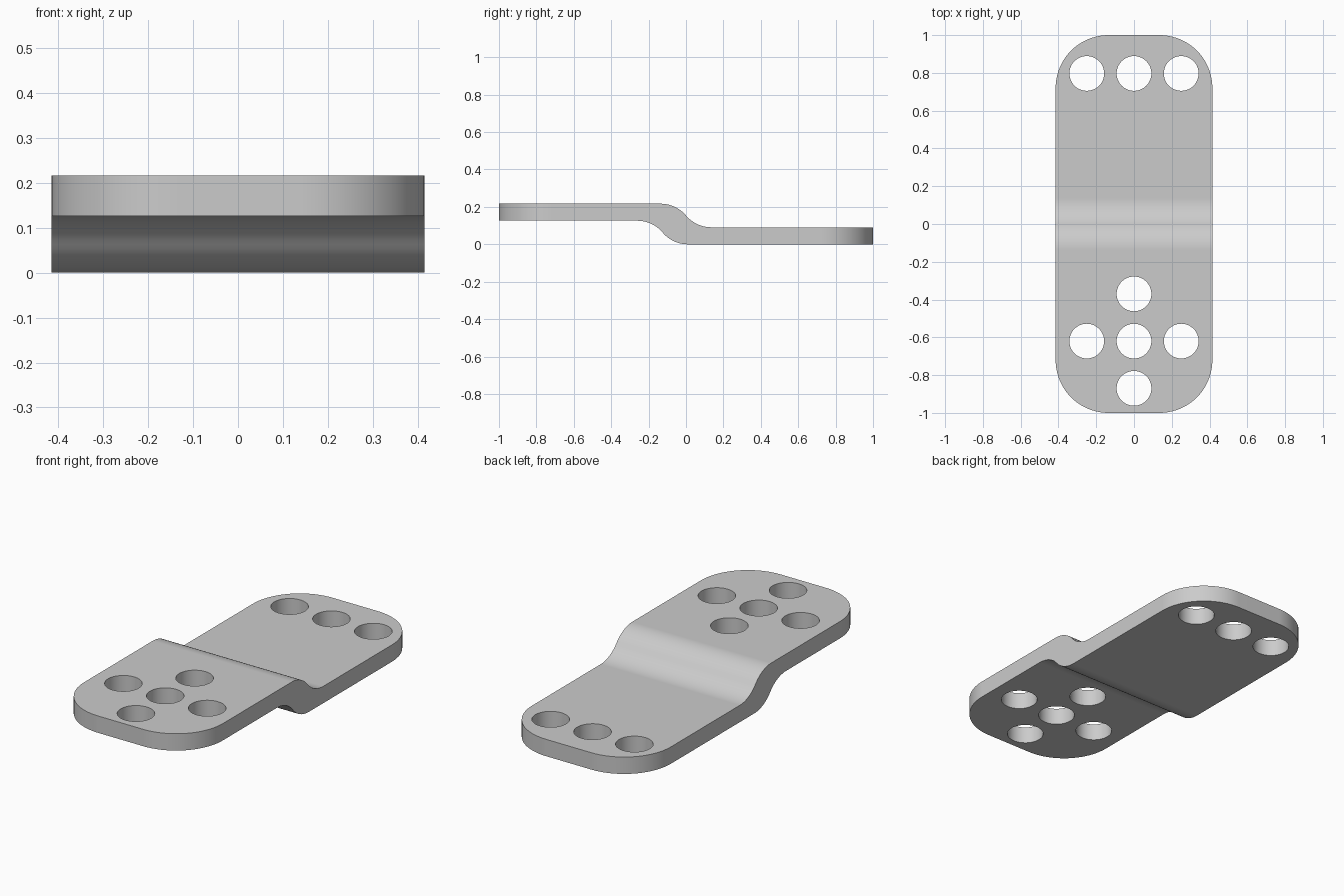
import bpy, bmesh, math
from mathutils import Vector

if "Cube" in bpy.data.objects:
    bpy.data.objects.remove(bpy.data.objects["Cube"], do_unlink=True)

THICK, HIGH = 0.091, 0.126       # plate thickness, rise between the two levels
HALF_W, CORNER = 0.415, 0.28     # half width, corner radius
BEND = 0.135                     # half length of the S bend
SHIFT = -0.125                   # offset of the lower bend from the upper one
HOLE_R = 0.092


def prism(name, points, direction):
    """Extrude a closed outline along a direction."""
    bm = bmesh.new()
    face = bm.faces.new([bm.verts.new(p) for p in points])
    moved = bmesh.ops.extrude_face_region(bm, geom=[face])["geom"]
    bmesh.ops.translate(bm, vec=direction,
                        verts=[g for g in moved if isinstance(g, bmesh.types.BMVert)])
    bmesh.ops.recalc_face_normals(bm, faces=bm.faces)
    mesh = bpy.data.meshes.new(name)
    bm.to_mesh(mesh)
    bm.free()
    obj = bpy.data.objects.new(name, mesh)
    bpy.context.collection.objects.link(obj)
    return obj


def arc(cx, cy, r, start, end, steps):
    angles = [start + (end - start) * i / steps for i in range(steps + 1)]
    return [(cx + r * math.cos(a), cy + r * math.sin(a)) for a in angles]


def s_curve(y, z):
    """Two tangent arcs stepping down by HIGH, centred on y, ending at height z."""
    a = 2 * math.atan2(HIGH, 2 * BEND)
    r = BEND / math.sin(a)
    up, down = math.pi / 2, -math.pi / 2
    first = arc(y - BEND, z + HIGH - r, r, up, up - a, 12)
    second = arc(y + BEND, z + r, r, down - a, down, 12)
    return first + second[1:]


def cut(target, tool, operation):
    mod = target.modifiers.new("cut", "BOOLEAN")
    mod.operation, mod.object, mod.solver = operation, tool, "EXACT"
    bpy.ops.object.modifier_apply(modifier=mod.name)
    bpy.data.objects.remove(tool, do_unlink=True)


# Stepped side profile, wider and longer than the finished plate
top = [(-1.1, THICK + HIGH)] + s_curve(0, THICK) + [(1.1, THICK)]
bottom = [(-1.1, HIGH)] + s_curve(SHIFT, 0) + [(1.1, 0)]
plate = prism("offset_plate", [(-0.5, y, z) for y, z in top + bottom[::-1]], Vector((1, 0, 0)))
bpy.ops.object.select_all(action="DESELECT")
bpy.context.view_layer.objects.active = plate
plate.select_set(True)

# Rounded outline trims the plate
outline = []
for k, (sx, sy) in enumerate([(1, 1), (-1, 1), (-1, -1), (1, -1)]):
    outline += arc(sx * (HALF_W - CORNER), sy * (1 - CORNER), CORNER,
                   k * math.pi / 2, (k + 1) * math.pi / 2, 20)
cut(plate, prism("outline_cutter", [(x, y, -0.5) for x, y in outline], Vector((0, 0, 1))), "INTERSECT")

# Screw holes: a row at the back, a cross at the front
pitch, cross_y = 0.25, -0.62
holes = [(x, 0.797) for x in (-pitch, 0, pitch)]
holes += [(x, cross_y) for x in (-pitch, 0, pitch)]
holes += [(0, cross_y - pitch), (0, cross_y + pitch)]
for x, y in holes:
    ring = arc(x, y, HOLE_R, 0, math.tau, 48)[:-1]
    cut(plate, prism("hole_cutter", [(px, py, -0.5) for px, py in ring], Vector((0, 0, 1))), "DIFFERENCE")

# Plain grey finish
grey = bpy.data.materials.new("grey_metal")
grey.use_nodes = True
colour = (0.6, 0.6, 0.6, 1)
grey.diffuse_color = colour
grey.node_tree.nodes["Principled BSDF"].inputs["Base Color"].default_value = colour
plate.data.materials.clear()
plate.data.materials.append(grey)

# Smooth bends with crisp edges
bpy.ops.object.shade_smooth_by_angle(angle=math.radians(30))
weighted = plate.modifiers.new("weighted_normals", "WEIGHTED_NORMAL")
weighted.keep_sharp = True
